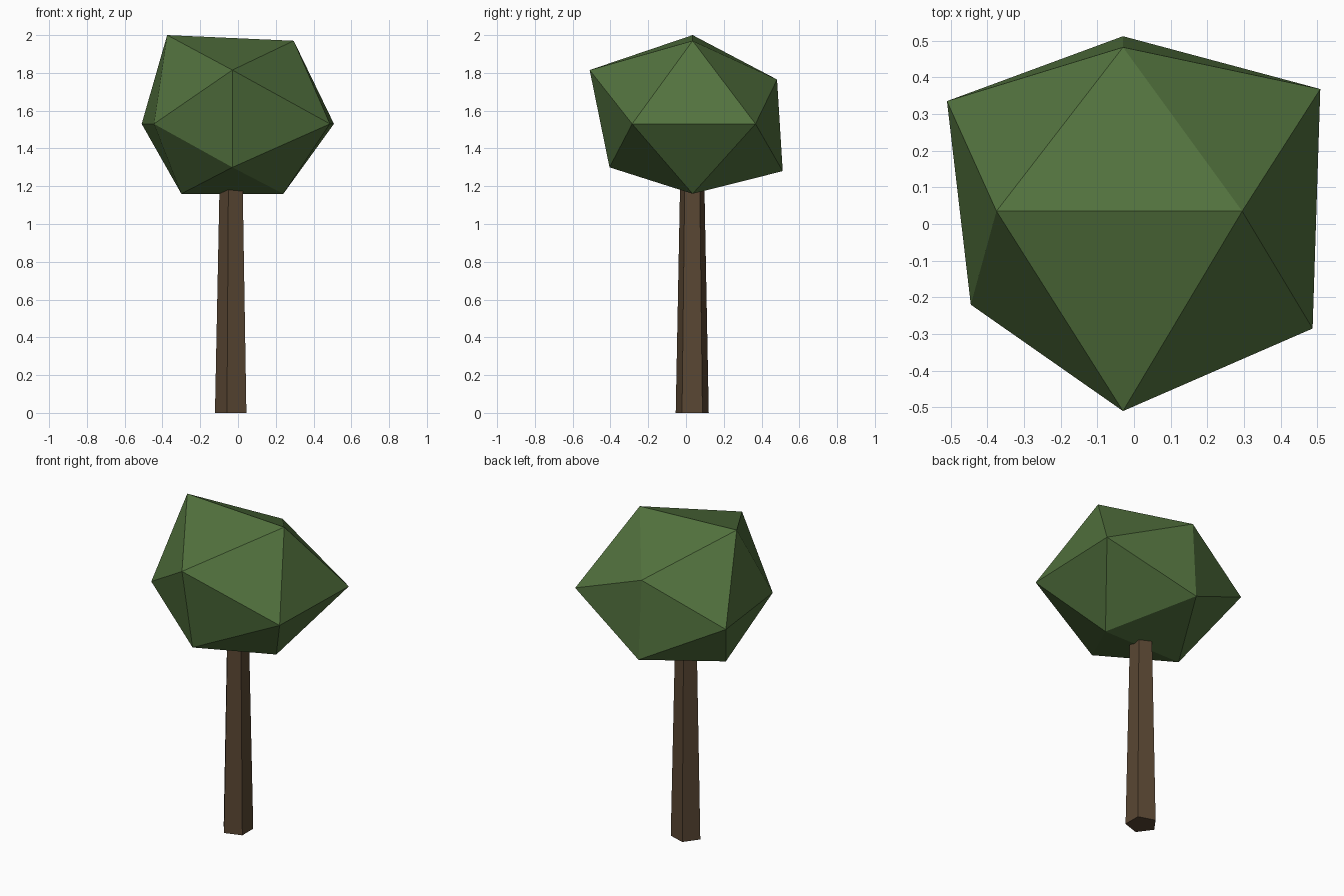
import bpy, bmesh, math

if "Cube" in bpy.data.objects:
    bpy.data.objects.remove(bpy.data.objects["Cube"])


def material(name, rgb):
    m = bpy.data.materials.new(name)
    m.diffuse_color = (*rgb, 1.0)
    m.use_nodes = True
    m.node_tree.nodes["Principled BSDF"].inputs["Base Color"].default_value = m.diffuse_color
    return m


def add_object(name, bm, mat):
    bmesh.ops.recalc_face_normals(bm, faces=bm.faces[:])
    mesh = bpy.data.meshes.new(name)
    bm.to_mesh(mesh)
    bm.free()
    mesh.materials.append(mat)
    ob = bpy.data.objects.new(name, mesh)
    bpy.context.collection.objects.link(ob)
    return ob


leaf = material("leaf_green", (0.085, 0.168, 0.048))
bark = material("bark_brown", (0.100, 0.062, 0.033))
CX, CY = -0.03, 0.033

# Trunk: tapered five-sided post, one corner pointing to -x
bm = bmesh.new()
rings = []
for z, r in ((0.0, 0.092), (1.24, 0.067)):
    rings.append([bm.verts.new((CX + r * math.cos(math.radians(a)),
                                CY + r * math.sin(math.radians(a)), z))
                  for a in range(36, 396, 72)])
for i in range(5):
    j = (i + 1) % 5
    bm.faces.new((rings[0][i], rings[0][j], rings[1][j], rings[1][i]))
bm.faces.new(rings[0])
bm.faces.new(rings[1])
add_object("trunk", bm, bark)

# Crown: uneven twenty-sided ball, hull of its twelve corners
corners = [
    (-0.375, 0.035, 2.0), (0.295, 0.035, 1.97),      # top ridge
    (-0.30, 0.035, 1.16), (0.24, 0.035, 1.16),       # bottom ridge
    (CX, -0.51, 1.815), (CX, -0.405, 1.30),          # front
    (CX, 0.482, 1.765), (CX, 0.512, 1.28),           # back
    (-0.51, 0.335, 1.53), (-0.445, -0.22, 1.53),     # left
    (0.508, 0.368, 1.53), (0.487, -0.285, 1.53),     # right
]
bm = bmesh.new()
for c in corners:
    bm.verts.new(c)
bmesh.ops.convex_hull(bm, input=bm.verts[:])
add_object("crown", bm, leaf)
